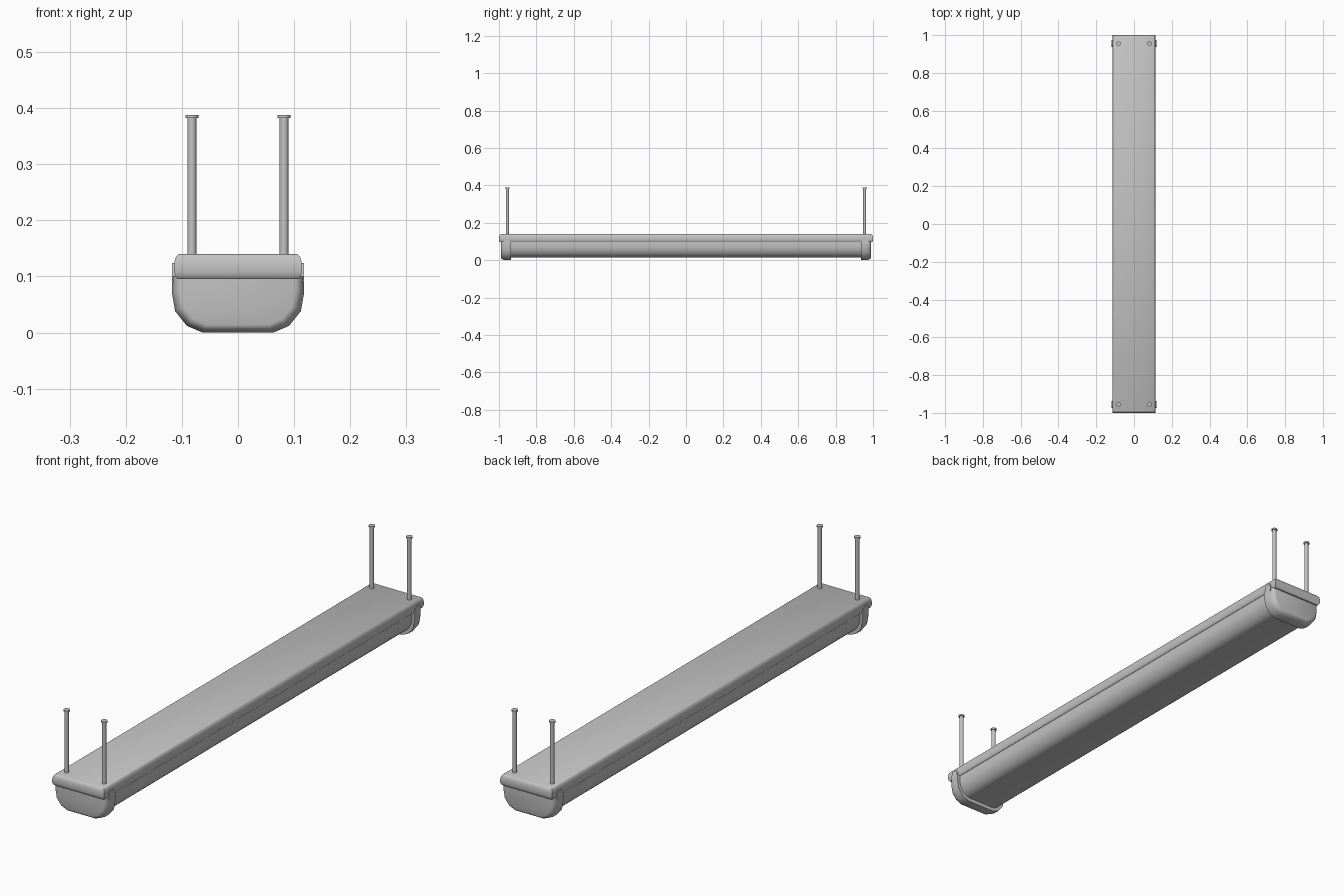
import bpy, bmesh, math

cube = bpy.data.objects.get("Cube")
if cube:
    bpy.data.objects.remove(cube, do_unlink=True)

metal = bpy.data.materials.new("light grey")
metal.use_nodes = True
GREY = (0.55, 0.55, 0.55, 1)
metal.diffuse_color = GREY
metal.node_tree.nodes["Principled BSDF"].inputs["Base Color"].default_value = GREY


def loft(name, rings, angle=35):
    """Skin a list of equal-length closed rings and cap both ends."""
    bm = bmesh.new()
    loops = [[bm.verts.new(p) for p in ring] for ring in rings]
    n = len(loops[0])
    for a, b in zip(loops, loops[1:]):
        for i in range(n):
            j = (i + 1) % n
            bm.faces.new((a[i], a[j], b[j], b[i]))
    bm.faces.new(loops[0])
    bm.faces.new(loops[-1])
    bmesh.ops.recalc_face_normals(bm, faces=bm.faces)
    mesh = bpy.data.meshes.new(name)
    bm.to_mesh(mesh)
    bm.free()
    obj = bpy.data.objects.new(name, mesh)
    bpy.context.collection.objects.link(obj)
    mesh.materials.append(metal)
    bpy.ops.object.select_all(action='DESELECT')
    obj.select_set(True)
    bpy.context.view_layer.objects.active = obj
    bpy.ops.object.shade_smooth_by_angle(angle=math.radians(angle))
    return obj


def mirrored(half):
    """Complete a right-hand profile with its mirror image."""
    return half + [(-x, z) for x, z in reversed(half)]


def rectangle(w, d, z):
    return [(-w, -d, z), (w, -d, z), (w, d, z), (-w, d, z)]


def circle(x, y, z, r, n=16):
    return [(x + r * math.cos(math.tau * i / n),
             y + r * math.sin(math.tau * i / n), z) for i in range(n)]


# Long housing with softly bulging sides
bulge = [(0.096, 0.006), (0.101, 0.002), (0.108, 0), (0.120, 0),
         (0.128, 0.001), (0.134, 0.003), (0.138, 0.006), (0.14, 0.009)]
loft("housing", [rectangle(0.114 - i, 1 - i, z) for z, i in bulge])

# Rounded diffuser trough below the housing
half = [(0.107, 0.105), (0.107, 0.078)]
for k in range(1, 9):
    t = k / 8 * math.pi / 2
    half.append((0.055 + 0.052 * math.cos(t), 0.078 - 0.063 * math.sin(t)))
trough = mirrored(half)
loft("diffuser", [[(x, y, z) for x, z in trough] for y in (-0.95, 0.95)])

# End caps with rounded outer rims, and ears gripping the housing sides
TOP = 0.1
cap = mirrored([(0.118, TOP), (0.118, 0.072), (0.112, 0.038),
                (0.091, 0.012), (0.063, 0)])
rim = [(0.989, 0.86), (0.987, 0.91), (0.982, 0.95), (0.974, 0.98),
       (0.962, 1), (0.936, 1)]
for end, side in (("front", -1), ("back", 1)):
    loft(end + "_end_cap",
         [[(x * s, side * y, TOP + (z - TOP) * s) for x, z in cap]
          for y, s in rim], 40)
    for hand, sx in (("left", 1), ("right", -1)):
        ear = [(0.975, 0.09), (0.972, 0.115), (0.966, 0.124),
               (0.949, 0.124), (0.942, 0.115), (0.938, 0.09)]
        loft(f"{end}_{hand}_ear",
             [[(sx * x, side * y, z) for y, z in ear] for x in (0.108, 0.118)])

        # Hanging rod with a small flange on top
        rod = [(0.135, 0.008), (0.382, 0.008), (0.382, 0.012), (0.388, 0.012)]
        loft(f"{end}_{hand}_rod",
             [circle(sx * 0.082, side * 0.955, z, r) for z, r in rod])
